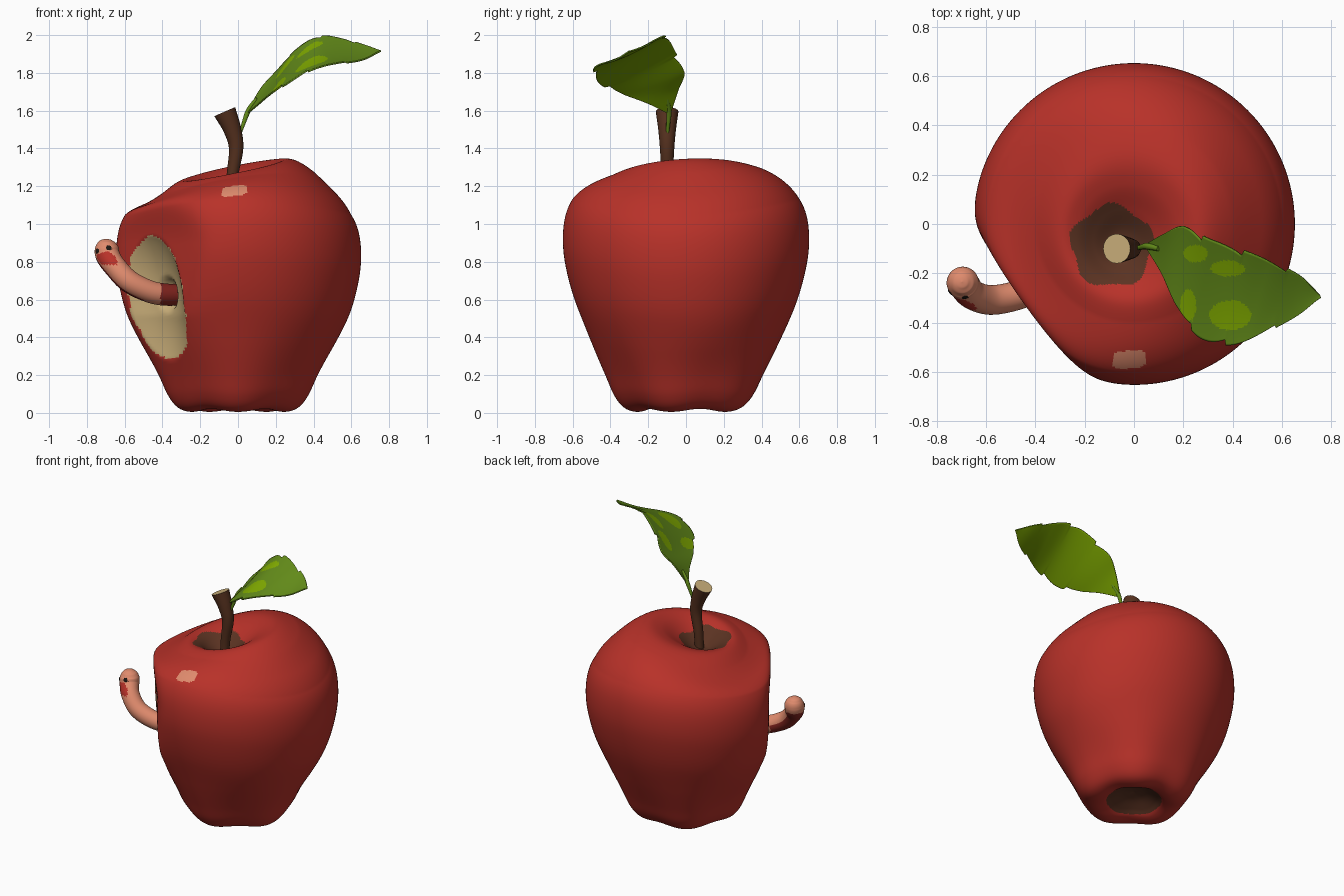
import bpy, bmesh
from math import sin, cos, pi, atan2, hypot, radians, exp, log
from mathutils import Vector

if "Cube" in bpy.data.objects:
    bpy.data.objects.remove(bpy.data.objects["Cube"])


def material(name, r, g, b):
    m = bpy.data.materials.new(name)
    m.use_nodes = True
    m.diffuse_color = (r, g, b, 1)
    bsdf = m.node_tree.nodes["Principled BSDF"]
    bsdf.inputs["Base Color"].default_value = (r, g, b, 1)
    bsdf.inputs["Roughness"].default_value = 0.8
    return m


RED = material("apple red", 0.48, 0.031, 0.022)
CREAM = material("cream flesh", 0.58, 0.42, 0.19)
HOLLOW = material("hollow brown", 0.105, 0.033, 0.016)
BARK = material("stem brown", 0.09, 0.03, 0.013)
GREEN = material("leaf green", 0.125, 0.26, 0.01)
LIME = material("leaf light green", 0.22, 0.41, 0.0)
UNDER = material("leaf underside green", 0.17, 0.32, 0.0)
PINK = material("worm pink", 0.75, 0.26, 0.155)
MAROON = material("worm dark red", 0.25, 0.02, 0.015)
BLACK = material("eye black", 0.012, 0.008, 0.006)


def smooth(points, n):
    """Catmull-Rom curve through the points, n steps per span."""
    p = [Vector(q) for q in points]
    p = [2 * p[0] - p[1]] + p + [2 * p[-1] - p[-2]]
    out = []
    for i in range(1, len(p) - 2):
        a, b, c, d = p[i - 1:i + 3]
        for k in range(n):
            t = k / n
            out.append(0.5 * (2 * b + (c - a) * t + (2 * a - 5 * b + 4 * c - d) * t * t
                              + (3 * b - a - 3 * c + d) * t ** 3))
    return out + [p[-2]]


def sheet(name, rows, mats, rule=None, closed=True):
    """Skin rows of points; rule picks the material of each face."""
    bm = bmesh.new()
    grid = [[bm.verts.new(v) for v in row] for row in rows]
    for lo, hi in zip(grid, grid[1:]):
        n = len(lo)
        for j in range(n if closed else n - 1):
            k = (j + 1) % n
            bm.faces.new((lo[j], lo[k], hi[k], hi[j]))
    bmesh.ops.remove_doubles(bm, verts=bm.verts, dist=0.00005)
    bmesh.ops.recalc_face_normals(bm, faces=bm.faces)
    if not closed and sum(f.normal.z for f in bm.faces) < 0:
        bmesh.ops.reverse_faces(bm, faces=bm.faces)
    for f in bm.faces:
        f.material_index = rule(f.calc_center_median(), f.normal) if rule else 0
    mesh = bpy.data.meshes.new(name)
    bm.to_mesh(mesh)
    bm.free()
    for m in mats:
        mesh.materials.append(m)
    obj = bpy.data.objects.new(name, mesh)
    bpy.context.collection.objects.link(obj)
    bpy.ops.object.select_all(action='DESELECT')
    obj.select_set(True)
    bpy.context.view_layer.objects.active = obj
    bpy.ops.object.shade_smooth_by_angle(angle=radians(50))
    return obj


def tube(points, n, sides):
    """Rings of a swept tube; each point is x, y, z, radius."""
    path = smooth(points, n)
    side, old, rows = Vector((0, 1, 0)), None, []
    for i, q in enumerate(path):
        a, b = path[max(i - 1, 0)], path[min(i + 1, len(path) - 1)]
        t = (b.xyz - a.xyz).normalized()
        if old:
            side = old.rotation_difference(t) @ side
        side = (side - t * side.dot(t)).normalized()
        up, old = t.cross(side), t
        rows.append([q.xyz + max(q.w, 0) * (side * cos(2 * pi * j / sides) + up * sin(2 * pi * j / sides))
                     for j in range(sides)])
    return [[path[0].xyz] * sides] + rows + [[path[-1].xyz] * sides]


def step(a, b, x):
    t = min(max((x - a) / (b - a), 0), 1)
    return t * t * (3 - 2 * t)


# Apple body: lathed profile, lobed base, slanted rim, scooped bite
profile = [(0, .1), (.08, .085), (.15, .05), (.2, .016), (.26, .006), (.32, .028), (.37, .09),
           (.42, .2), (.505, .39), (.59, .6), (.638, .78), (.652, .92), (.638, 1.045), (.595, 1.14),
           (.52, 1.212), (.42, 1.262), (.3, 1.29), (.21, 1.268), (.13, 1.215), (.06, 1.165), (0, 1.15)]
BITE = Vector((-0.8, -0.6, 0))


def across_bite(p):
    return 0.6 * p.x - 0.8 * p.y + 0.03


def bite_zone(p):
    t = across_bite(p) + 0.06 * (p.z - 0.61)
    return (t / 0.245) ** 2 + ((p.z - 0.61) / 0.33) ** 2 if p.dot(BITE) > 0 else 9


def apple_point(r, z, a):
    low = 1 - step(0, 0.55, z)
    lobe = cos(5 * a + pi / 2)
    p = Vector((cos(a), sin(a), 0)) * r * (1 + 0.025 * lobe * low)
    p.z = max(z, 0) + 0.008 * (1 - lobe) * low * step(0.05, 0.25, r)
    top = step(0.9, 1.15, z)
    p.z += top * max(0, 1 - (r / 0.6) ** 2) * (0.26 * p.x + 0.09 * p.y)
    p.z -= step(0.1, 0.7, z) * 0.085 * cos(a) ** 2 * step(0.25, 0.52, r)
    p += Vector((-0.05, -0.1, 0)) * top * max(0, 1 - r / 0.4)
    limit = min(0.535, 0.38 + 0.3 * p.z) + 0.035 * step(0.9, 1.2, p.z)
    p -= BITE * 0.03 * log(1 + exp((p.dot(BITE) - limit) / 0.03))
    e = bite_zone(p)
    if e < 1:
        hole = hypot(across_bite(p), p.z - 0.63)
        p -= BITE * (0.1 * (1 - e) + 0.04 * (1 - step(0.05, 0.1, hole)))
    return p


def apple_paint(c, n):
    a = atan2(c.y + 0.09, c.x + 0.09)
    if bite_zone(c) < 1 + 0.05 * sin(40 * c.z):
        return 1
    if c.z > 1 and hypot(c.x + 0.09, c.y + 0.09) < 0.165 + 0.012 * sin(5 * a):
        return 2
    if c.z < 0.15 and hypot(c.x, c.y) < 0.18:
        return 2
    if c.z > 1 and ((c.x + 0.02) / 0.066) ** 4 + ((c.y + 0.548 - 0.1 * c.x) / 0.036) ** 4 < 1:
        return 3
    return 0


SEG = 288
rows = [[apple_point(max(r, 0), z, 2 * pi * j / SEG) for j in range(SEG)] for r, z in smooth(profile, 11)]
sheet("apple_body", rows, [RED, CREAM, HOLLOW, PINK], apple_paint)

# Stem with a pale cut end
stem = [(-.04, -.1, 1.08, .03), (-.03, -.1, 1.25, .031), (-.01, -.1, 1.4, .038),
        (-.03, -.1, 1.5, .047), (-.07, -.1, 1.595, .06)]
sheet("stem", tube(stem, 6, 20), [BARK, CREAM], lambda c, n: int(c.z > 1.56 and n.z > 0.7))

# Leaf: lofted between its two toothed edges
back_edge = [(.05, -.08, 1.6), (.12, -.04, 1.72), (.2, -.01, 1.81), (.3, -.06, 1.92),
             (.42, -.1, 1.995), (.55, -.15, 1.985), (.67, -.21, 1.95), (.755, -.29, 1.92)]
front_edge = [(.05, -.1, 1.59), (.11, -.2, 1.64), (.17, -.33, 1.69), (.25, -.45, 1.74),
              (.35, -.49, 1.8), (.46, -.475, 1.84), (.65, -.38, 1.87), (.755, -.3, 1.92)]
spots = [(.25, -.12, .05, .035), (.38, -.18, .07, .032), (.22, -.33, .032, .065), (.39, -.37, .085, .06)]


def leaf_paint(c, n):
    return int(any(((c.x - x) / w) ** 2 + ((c.y - y) / h) ** 2 < 1 for x, y, w, h in spots))


rows = []
for i, (a, b) in enumerate(zip(smooth(back_edge, 20), smooth(front_edge, 20))):
    tooth = 0.13 * ((i % 28) / 28) ** 3 if i > 40 else 0
    mid, row = (a + b) / 2, []
    for j in range(49):
        u = j / 24 - 1
        p = mid + (b - a) / 2 * u * (1 - tooth * abs(u))
        p.z -= 0.03 * (a - b).length * (1 - u * u)
        row.append(p)
    rows.append(row)
leaf = sheet("leaf", rows, [GREEN, LIME, UNDER, UNDER], leaf_paint, closed=False)
solid = leaf.modifiers.new("thickness", 'SOLIDIFY')
solid.thickness = 0.008
solid.offset = -1
solid.material_offset = 2
stalk = [(.0, -.1, 1.45, .008), (.025, -.095, 1.52, .01), (.055, -.09, 1.6, .014), (.1, -.1, 1.665, .01)]
sheet("leaf_stalk", tube(stalk, 5, 10), [GREEN])

# Worm: tapered tube with a painted mouth and dark tail
HEAD = Vector((-.695, -.236, .858))
FACE = Vector((-.22, -.97, 0)).normalized()
ACROSS = Vector((-FACE.y, FACE.x, 0))


def worm_paint(c, n):
    d = (c - HEAD).normalized()
    side = d.dot(ACROSS)
    if d.dot(FACE) > 0 and c.z > 0.785 and d.z < -0.1 + 0.3 * side:
        if (side / 0.6) ** 2 + ((d.z + 0.36) / 0.36) ** 2 < 1:
            return 1
    if c.x > -0.41 or (c.x < -0.5 and c.z < 0.82 and n.dot(Vector((-.5, .5, -.7))) > 0.5):
        return 2
    return 0


worm = [(-.24, -.17, .63, .05), (-.36, -.24, .625, .058), (-.46, -.285, .64, .059), (-.575, -.308, .695, .06),
        (-.652, -.288, .775, .06), (-.688, -.248, .83, .064), (-.695, -.236, .868, .064),
        (-.697, -.234, .9, .048), (-.697, -.234, .916, .026), (-.697, -.234, .922, 0)]
sheet("worm", tube(worm, 10, 56), [PINK, RED, MAROON], worm_paint)

# Eyes: small flattened discs on the head
for name, turn, lift in (("worm_right_eye", -0.65, -0.05), ("worm_left_eye", 0.4, 0.22)):
    out = (FACE * cos(turn) + ACROSS * sin(turn) + Vector((0, 0, lift))).normalized()
    bpy.ops.mesh.primitive_uv_sphere_add(segments=16, ring_count=10, radius=1,
                                         location=HEAD + out * 0.063)
    eye = bpy.context.object
    eye.name = name
    eye.scale = (0.016, 0.016, 0.006)
    eye.rotation_euler = out.to_track_quat('Z', 'Y').to_euler()
    eye.data.materials.append(BLACK)
    bpy.ops.object.shade_smooth_by_angle(angle=radians(60))
